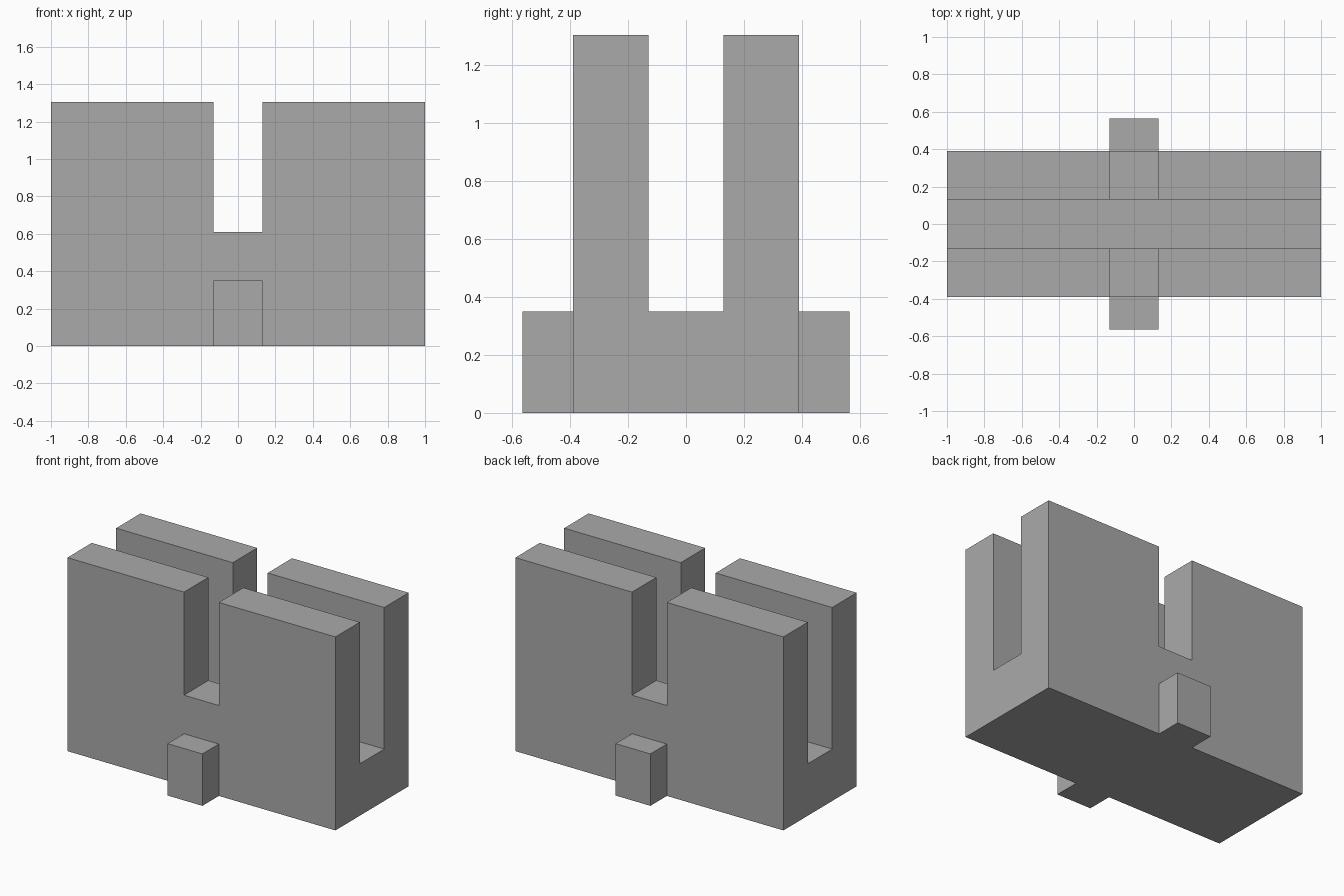
import bpy

cube = bpy.data.objects.get("Cube")
if cube:
    bpy.data.objects.remove(cube, do_unlink=True)

HALF_DEPTH, HEIGHT = 0.39, 1.305
SLOT = 0.13          # half width of slots and pegs
PEG_HEIGHT = 0.35    # also the floor of the long slot
NOTCH_FLOOR = 0.61
PEG_END = 0.565

grey = bpy.data.materials.new("plain grey")
grey.use_nodes = True
colour = (0.4, 0.4, 0.4, 1)
grey.diffuse_color = colour
grey.node_tree.nodes["Principled BSDF"].inputs["Base Color"].default_value = colour


def box(name, low, high):
    """Box between two opposite corners."""
    bpy.ops.mesh.primitive_cube_add(size=1)
    obj = bpy.context.object
    obj.name = name
    for v in obj.data.vertices:
        v.co = [h if c > 0 else l for c, l, h in zip(v.co, low, high)]
    obj.data.materials.append(grey)
    return obj


def combine(target, tool, operation):
    """Apply a boolean and remove its tool."""
    mod = target.modifiers.new(tool.name, "BOOLEAN")
    mod.object, mod.operation, mod.solver = tool, operation, "EXACT"
    bpy.context.view_layer.objects.active = target
    bpy.ops.object.modifier_apply(modifier=mod.name)
    bpy.data.objects.remove(tool, do_unlink=True)


# Main block
body = box("slotted_block", (-1, -HALF_DEPTH, 0), (1, HALF_DEPTH, HEIGHT))

# Long slot between the walls, and the cross notch through both walls
combine(body, box("long_slot", (-2, -SLOT, PEG_HEIGHT), (2, SLOT, 2)), "DIFFERENCE")
combine(body, box("cross_notch", (-SLOT, -1, NOTCH_FLOOR), (SLOT, 1, 2)), "DIFFERENCE")

# Front and back pegs, rooted inside the walls
for name, side in (("front_peg", -1), ("back_peg", 1)):
    near, far = sorted((side * 0.2, side * PEG_END))
    combine(body, box(name, (-SLOT, near, 0), (SLOT, far, PEG_HEIGHT)), "UNION")
